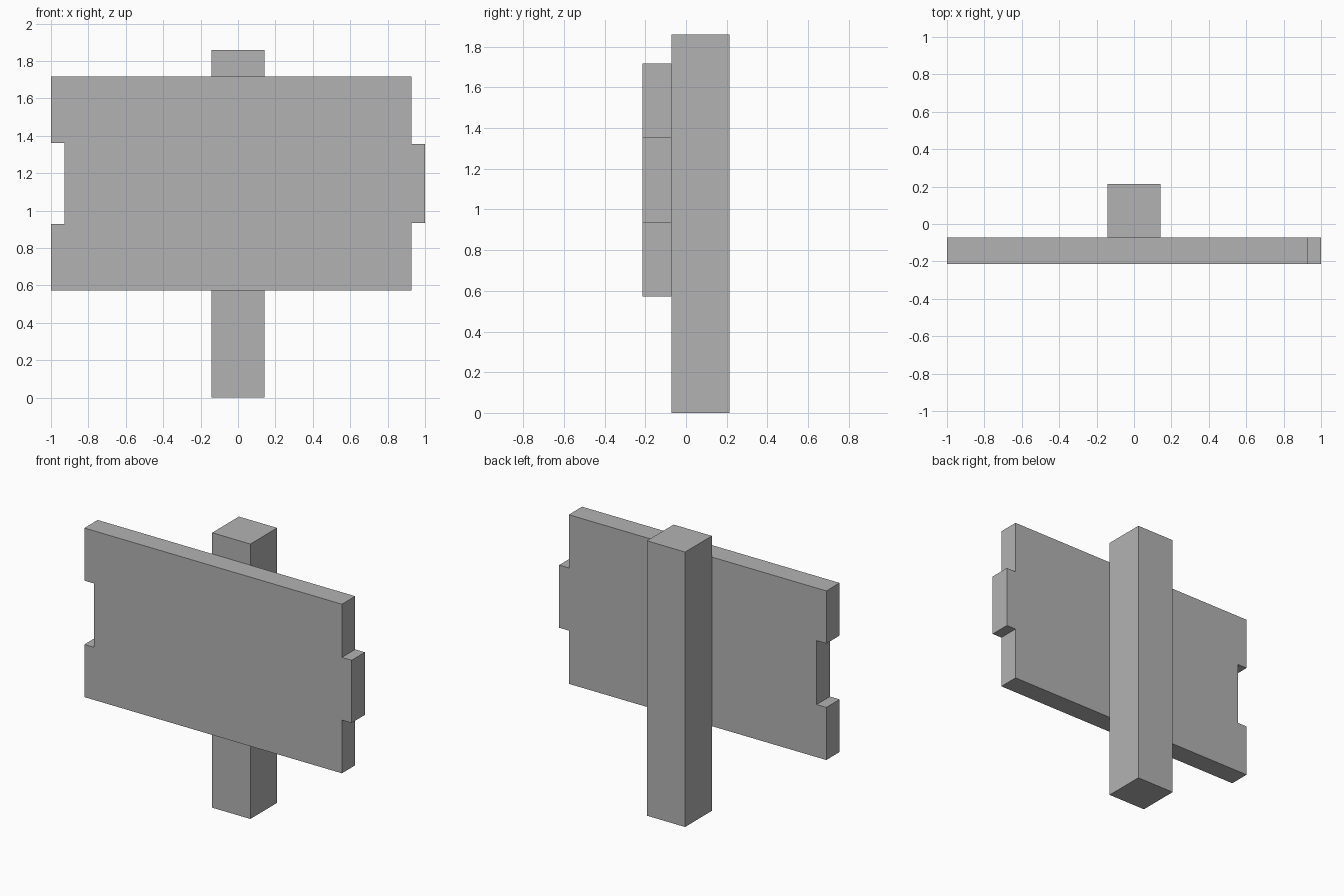
import bpy
import bmesh

if "Cube" in bpy.data.objects:
    bpy.data.objects.remove(bpy.data.objects["Cube"])

grey = bpy.data.materials.new("plain grey")
grey.diffuse_color = (0.45, 0.45, 0.45, 1)
grey.use_nodes = True
grey.node_tree.nodes["Principled BSDF"].inputs["Base Color"].default_value = grey.diffuse_color


def extrude_outline(name, points, y_front, y_back):
    """Solid made from an x-z outline, running from y_front to y_back."""
    bm = bmesh.new()
    face = bm.faces.new([bm.verts.new((x, y_front, z)) for x, z in points])
    grown = bmesh.ops.extrude_face_region(bm, geom=[face], use_keep_orig=True)
    verts = [g for g in grown["geom"] if isinstance(g, bmesh.types.BMVert)]
    bmesh.ops.translate(bm, verts=verts, vec=(0, y_back - y_front, 0))
    bmesh.ops.recalc_face_normals(bm, faces=bm.faces)
    mesh = bpy.data.meshes.new(name)
    bm.to_mesh(mesh)
    bm.free()
    mesh.materials.append(grey)
    obj = bpy.data.objects.new(name, mesh)
    bpy.context.collection.objects.link(obj)
    return obj


# Square upright post
half = 0.143
extrude_outline("post", [(-half, 0), (half, 0), (half, 1.86), (-half, 1.86)],
                -0.072, 0.214)

# Board with a tab on the right end and a slightly larger slot on the left end
bottom, top, inner = 0.573, 1.717, 0.928
tab_low, tab_high = 0.933, 1.357
slot_low, slot_high = 0.929, 1.361
board = [
    (-1, bottom), (inner, bottom),
    (inner, tab_low), (1, tab_low), (1, tab_high), (inner, tab_high),
    (inner, top), (-1, top),
    (-1, slot_high), (-inner, slot_high), (-inner, slot_low), (-1, slot_low),
]
extrude_outline("board", board, -0.214, -0.072)
